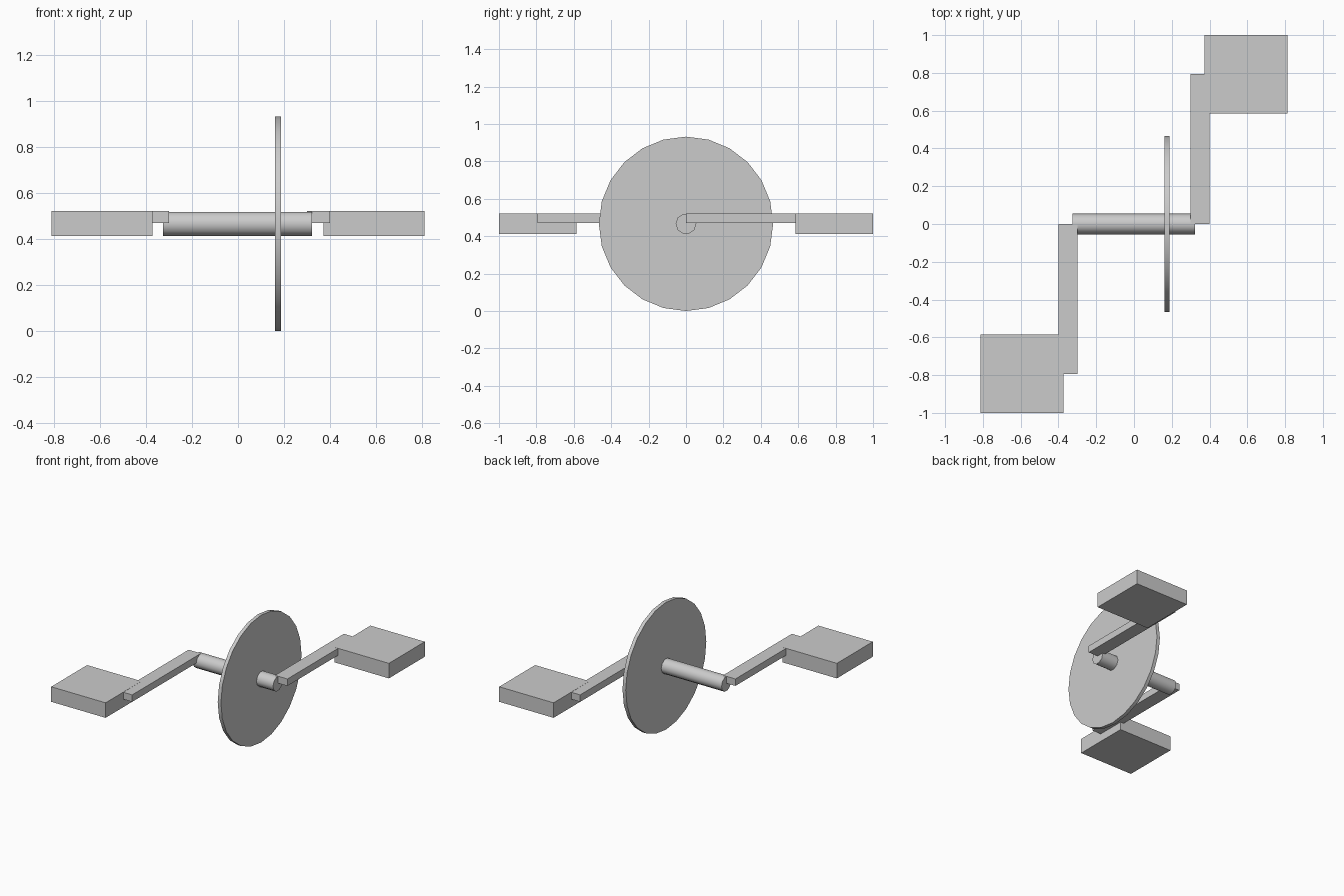
import bpy
import math
from mathutils import Matrix

if "Cube" in bpy.data.objects:
    bpy.data.objects.remove(bpy.data.objects["Cube"])

AXIS_Z = 0.466


def rod(name, x0, x1, radius, sides):
    """Cylinder along x with a vertex at the top."""
    bpy.ops.mesh.primitive_cylinder_add(vertices=sides, radius=radius, depth=x1 - x0)
    ob = bpy.context.object
    ob.name = name
    ob.data.transform(Matrix.Rotation(math.radians(90), 4, 'Y'))
    ob.location = ((x0 + x1) / 2, 0, AXIS_Z)
    bpy.ops.object.shade_smooth_by_angle(angle=math.radians(50))
    return ob


def box(name, lo, hi, turn):
    """Box between two corners; turn = -1 rotates it half a turn about z."""
    bpy.ops.mesh.primitive_cube_add(size=1)
    ob = bpy.context.object
    ob.name = name
    mid = [(a + b) / 2 for a, b in zip(lo, hi)]
    size = [b - a for a, b in zip(lo, hi)]
    ob.data.transform(Matrix.Diagonal((*size, 1)))
    ob.location = (mid[0] * turn, mid[1] * turn, mid[2])
    return ob


# Axle and chainring disc
rod("axle", -0.326, 0.322, 0.055, 10)
rod("disc", 0.162, 0.188, 0.466, 24)

# Crank arms and pedals, the left side turned half a turn
for side, turn in (("right", 1), ("left", -1)):
    box("crank_arm_" + side, (0.30, 0.0, 0.47), (0.40, 0.795, 0.521), turn)
    box("pedal_" + side, (0.372, 0.585, 0.412), (0.812, 1.0, 0.522), turn)
